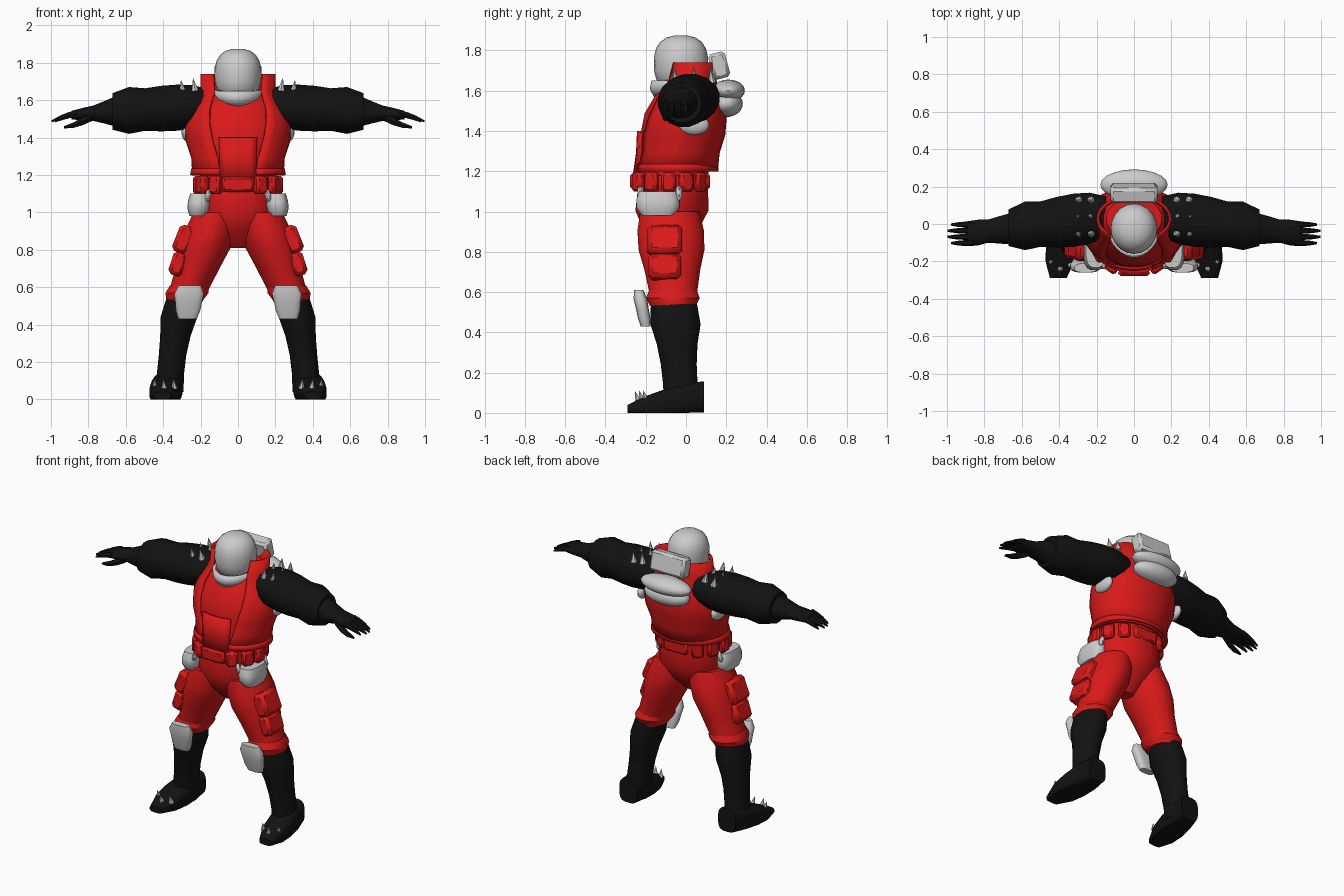
import bpy, bmesh, math
from math import sin, cos, pi, radians
from mathutils import Vector, Matrix

cube = bpy.data.objects.get("Cube")
if cube:
    bpy.data.objects.remove(cube)


def material(name, rgb):
    mat = bpy.data.materials.new(name)
    mat.use_nodes = True
    mat.diffuse_color = (*rgb, 1)
    mat.node_tree.nodes["Principled BSDF"].inputs["Base Color"].default_value = (*rgb, 1)
    return mat


RED = material("bright red", (0.7, 0.01, 0.01))
BLACK = material("soft black", (0.006, 0.006, 0.006))
WHITE = material("pale grey", (0.6, 0.6, 0.6))


def finish(name, bm, mat, mirror=False, thick=0, angle=40):
    """Turn a bmesh into a shaded object, optionally thickened and mirrored."""
    bmesh.ops.recalc_face_normals(bm, faces=bm.faces)
    mesh = bpy.data.meshes.new(name)
    bm.to_mesh(mesh)
    bm.free()
    mesh.materials.append(mat)
    ob = bpy.data.objects.new(name, mesh)
    bpy.context.collection.objects.link(ob)
    bpy.ops.object.select_all(action="DESELECT")
    ob.select_set(True)
    bpy.context.view_layer.objects.active = ob
    bpy.ops.object.shade_smooth_by_angle(angle=radians(angle))
    if thick:
        ob.modifiers.new("thickness", "SOLIDIFY").thickness = thick
    if mirror:
        ob.modifiers.new("mirror", "MIRROR").use_axis = (True, False, False)


def limb(name, mat, start, end, widths, flat=(1, 1), axis="z", bow=(0, 0, 0),
         gap=None, sides=16, power=1, **options):
    """Evenly spaced rings from start to end; flat is depth over width, gap opens the ring."""
    start, end, bow = Vector(start), Vector(end), Vector(bow)
    bm = bmesh.new()
    loops = []
    for step, width in enumerate(widths):
        t = step / (len(widths) - 1)
        centre = start.lerp(end, t) + bow * sin(pi * t)
        depth = width * (flat[0] + (flat[1] - flat[0]) * t)
        opening = gap[0] + (gap[1] - gap[0]) * t if gap else 0
        loop = []
        for i in range(sides):
            if gap:
                th = opening + 2 * (pi - opening) * i / (sides - 1)
            else:
                th = 2 * pi * (i + 0.5) / sides
            u = width * math.copysign(abs(sin(th)) ** power, sin(th))
            v = -depth * math.copysign(abs(cos(th)) ** power, cos(th))
            offset = {"x": (0, u, v), "y": (u, 0, v), "z": (u, v, 0)}[axis]
            point = centre + Vector(offset)
            point.z = max(point.z, 0)
            loop.append(bm.verts.new(point))
        loops.append(loop)
    for low, high in zip(loops, loops[1:]):
        for i in range(sides - 1 if gap else sides):
            j = (i + 1) % sides
            bm.faces.new((low[i], low[j], high[j], high[i]))
    if not gap:
        bm.faces.new(loops[0])
        bm.faces.new(loops[-1])
    finish(name, bm, mat, **options)


def box(name, mat, centre, size, turn=0, axis="X", bevel=0.012, **options):
    bm = bmesh.new()
    place = Matrix.Translation(centre) @ Matrix.Rotation(radians(turn), 4, axis)
    bmesh.ops.create_cube(bm, size=1, matrix=place @ Matrix.Diagonal((*size, 1)))
    bmesh.ops.bevel(bm, geom=bm.edges[:], offset=bevel, segments=1, affect="EDGES")
    finish(name, bm, mat, **options)


def ball(name, mat, centre, radii, bulge=2, **options):
    """Ellipsoid; a bulge above two squares off its profile."""
    bm = bmesh.new()
    bmesh.ops.create_uvsphere(bm, u_segments=20, v_segments=12, radius=1)
    for v in bm.verts:
        v.co /= (v.co.xy.length ** bulge + abs(v.co.z) ** bulge) ** (1 / bulge)
        v.co = [c + r * p for c, r, p in zip(centre, radii, v.co)]
    finish(name, bm, mat, **options)


def spikes(name, points, direction, radius, height):
    bm = bmesh.new()
    turn = Vector(direction).to_track_quat("Z", "Y").to_matrix().to_4x4()
    for p in points:
        bmesh.ops.create_cone(bm, cap_ends=True, segments=6, radius1=radius, radius2=0,
                              depth=height, matrix=Matrix.Translation(p) @ turn)
    finish(name, bm, WHITE, mirror=True, angle=20)


# Torso with an open-fronted vest and a belly panel
limb("torso", RED, start=(0, -.06, 1.2), end=(0, .03, 1.68),
     widths=(.23, .23, .26, .265, .22, .15), flat=(.82, .72), sides=20)
limb("vest", RED, start=(0, -.05, 1.2), end=(0, .03, 1.74),
     widths=(.245, .25, .28, .285, .26, .2, .2), flat=(.85, .64),
     gap=(.4, .75), sides=25, thick=.014)
limb("vest_hem", RED, start=(0, -.05, 1.2), end=(0, -.05, 1.235),
     widths=(.256, .25), flat=(.83, .83), gap=(.4, .4), sides=25, thick=.014)
limb("belly_panel", RED, start=(0, -.06, 1.18), end=(0, -.03, 1.4),
     widths=(.235, .245, .27), flat=(-.87, -.79), gap=(2.7, 2.75), sides=7, thick=.012)

# Trousers
limb("pelvis", RED, start=(0, -.08, .81), end=(0, -.06, 1.2),
     widths=(.05, .16, .215, .21, .21), flat=(.88, .84))
limb("trouser_legs", RED, start=(.12, -.08, 1), end=(.29, -.06, .52), bow=(-.01, 0, 0),
     widths=(.12, .138, .14, .122, .11, .1), flat=(1.25, 1.1), mirror=True)
limb("trouser_cuffs", RED, start=(.26, -.065, .61), end=(.285, -.065, .53),
     widths=(.105, .118, .1), flat=(1.15, 1.15), mirror=True)
box("upper_cargo_pocket", RED, (.29, -.105, .855), (.09, .17, .15), -22, "Y", .02, mirror=True)
box("lower_cargo_pocket", RED, (.32, -.105, .725), (.08, .16, .13), -18, "Y", .02, mirror=True)

# Belt, pouches and hip bags
limb("belt", RED, start=(0, -.08, 1.11), end=(0, -.08, 1.18), widths=(.215, .22), flat=(.86, .86))
for n in range(5):
    around = radians(34 + 27 * n)
    box(f"belt_pouch_{n + 1}", RED, (.215 * sin(around), -.08 - .185 * cos(around), 1.147),
        (.072, .05, .095), math.degrees(around), "Z", mirror=True)
for side, y in (("front", -.262), ("back", .105)):
    box(f"{side}_belt_plate", RED, (0, y, 1.15), (.17, .03, .08))
limb("hip_bags", WHITE, start=(.215, -.14, .98), end=(.205, -.14, 1.1),
     widths=(.045, .06, .06, .052), flat=(1.8, 1.8), power=.7, mirror=True)
for side, x, y in (("front", .16, -.225), ("rear", .225, -.035)):
    box(f"{side}_hip_strap", WHITE, (x, y, 1.09), (.03, .03, .075), -20, "Y", mirror=True)

# Boots with spiked toes, and knee pads
limb("boot_shafts", BLACK, start=(.295, -.06, .54), end=(.37, -.02, .04), bow=(.01, 0, 0),
     widths=(.09, .1, .083, .075, .074, .08), flat=(1.3, 1.15), mirror=True)
limb("boot_feet", BLACK, start=(.365, .09, .08), end=(.405, -.29, .02), axis="y",
     widths=(.065, .08, .085, .08, .045), flat=(1.2, .45), power=.6, mirror=True)
spikes("toe_spikes", [(.343, -.225, .085), (.397, -.245, .082), (.445, -.205, .085)],
       direction=(.1, -.3, 1), radius=.018, height=.055)
limb("knee_pads", WHITE, start=(.27, -.2, .43), end=(.258, -.235, .61),
     widths=(.05, .066, .072, .08, .06), flat=(.5, .4), power=.65, mirror=True)

# Arms, cuffs and hands
limb("sleeves", BLACK, start=(.15, .04, 1.57), end=(.67, -.02, 1.54), axis="x",
     widths=(.11, .14, .145, .138, .124, .132, .1), flat=(.8, 1), mirror=True)
limb("cuffs_and_palms", BLACK, start=(.66, -.025, 1.54), end=(.89, -.05, 1.52), axis="x",
     widths=(.085, .075, .064, .068, .066), flat=(.95, .35), mirror=True)
for n in range(4):
    y = -.003 - .033 * n
    reach = 1 - .01 * (n - 1.5) ** 2
    limb(f"finger_{n + 1}", BLACK, start=(.86, y, 1.53), end=(reach, y, 1.487), axis="x",
         bow=(0, 0, .005), widths=(.017, .016, .013, .006), flat=(1.2, 1), sides=6, mirror=True)
limb("thumbs", BLACK, start=(.78, -.07, 1.515), end=(.93, -.105, 1.455), axis="x",
     bow=(0, -.01, -.01), widths=(.03, .023, .017, .007), sides=6, mirror=True)
ball("armpit_lining", WHITE, (.272, .04, 1.43), (.03, .075, .05), mirror=True)
spikes("shoulder_spikes", [(x, y, z) for x, z in ((.235, 1.685), (.3, 1.675))
                           for y in (-.055, .04, .125)],
       direction=(.15, -.1, 1), radius=.021, height=.07)

# Head and chin guard
ball("head", WHITE, (0, -.025, 1.735), (.125, .135, .14), bulge=2.6)
limb("chin_guard", WHITE, start=(0, -.04, 1.565), end=(0, -.025, 1.65),
     widths=(.09, .125, .138), flat=(-1.3, -1.07), gap=(1.7, 1.5), thick=.02)

# Back pack with an upper case and two padded rolls
box("pack_case", WHITE, (0, .165, 1.725), (.25, .085, .13), 15, bevel=.015)
ball("pack_upper_roll", WHITE, (0, .21, 1.6), (.18, .082, .055))
ball("pack_lower_roll", WHITE, (0, .2, 1.535), (.16, .082, .066))
